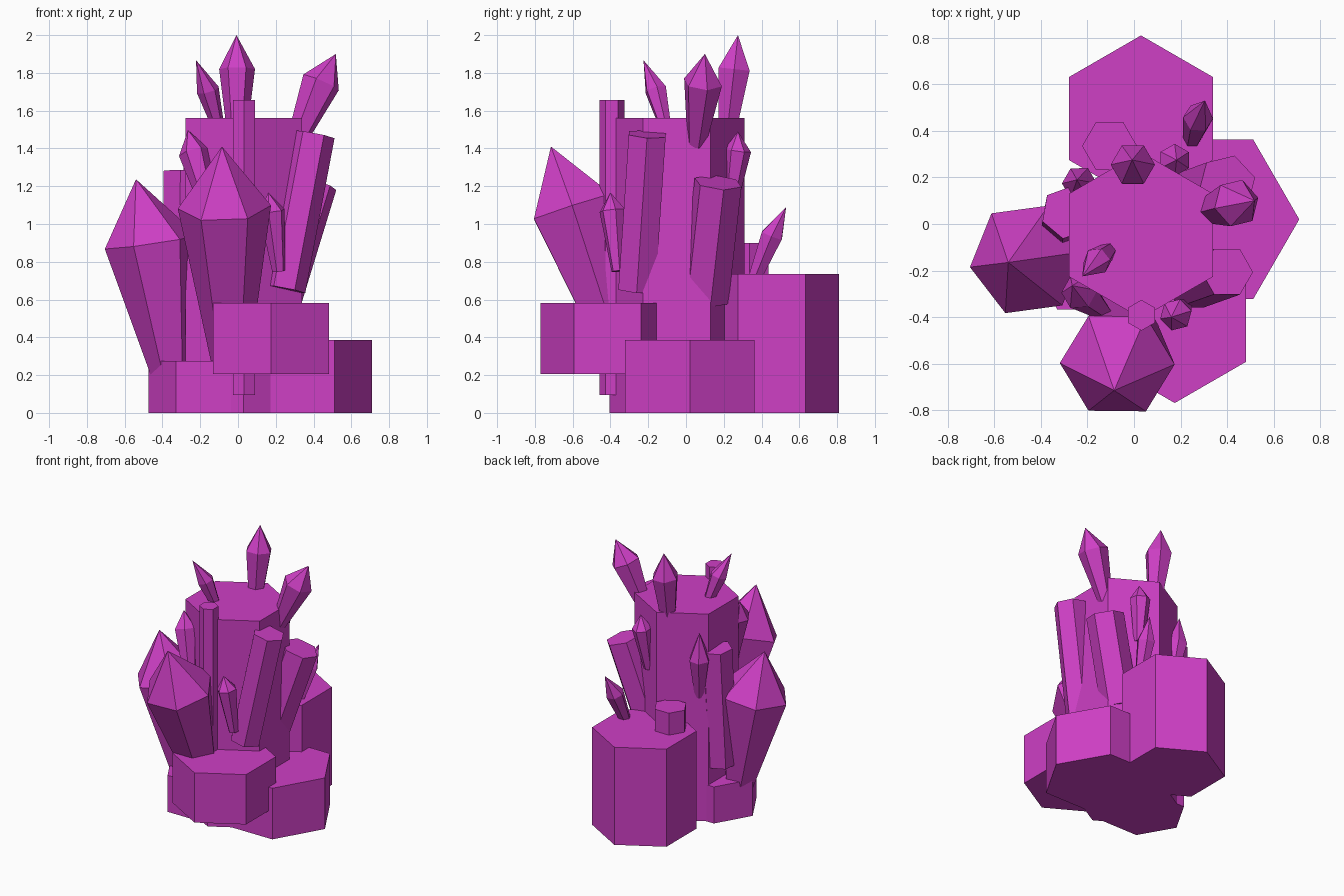
import bpy, bmesh, math
from mathutils import Vector

mat = bpy.data.materials.new("purple_crystal")
mat.diffuse_color = (0.62, 0.05, 0.56, 1)


def hex_solid(name, rings, tip=None, rot=0):
    """Loft six-sided rings [(centre, radius), ...] along their axis; optional pointed tip."""
    axis = (Vector(rings[-1][0]) - Vector(rings[0][0])).normalized()
    u = (Vector((1, 0, 0)) - axis * axis.x).normalized()
    v = axis.cross(u)
    bm = bmesh.new()
    loops = []
    for c, r in rings:
        loop = []
        for i in range(6):
            a = math.radians(rot + 60 * i)
            loop.append(bm.verts.new(Vector(c) + (u * math.cos(a) + v * math.sin(a)) * r))
        loops.append(loop)
    bm.faces.new(loops[0][::-1])
    for lo, hi in zip(loops, loops[1:]):
        for i in range(6):
            j = (i + 1) % 6
            bm.faces.new((lo[i], lo[j], hi[j], hi[i]))
    if tip:
        t = bm.verts.new(tip)
        for i in range(6):
            bm.faces.new((loops[-1][i], loops[-1][(i + 1) % 6], t))
    else:
        bm.faces.new(loops[-1])
    bmesh.ops.recalc_face_normals(bm, faces=bm.faces)
    me = bpy.data.meshes.new(name)
    bm.to_mesh(me)
    bm.free()
    me.materials.append(mat)
    bpy.context.collection.objects.link(bpy.data.objects.new(name, me))


# Upright hexagonal columns: x, y, radius, bottom, top, rotation
for name, x, y, r, z0, z1, rot in [
    ("main_column", 0.03, -0.048, 0.357, 0, 1.56, 30),
    ("back_block", 0.03, 0.453, 0.357, 0, 0.735, 30),
    ("right_block", 0.314, 0.02, 0.396, 0, 0.385, 0),
    ("front_block", 0.175, -0.415, 0.354, 0.207, 0.582, 30),
    ("left_block", -0.183, -0.115, 0.292, 0, 0.275, 0),
    ("thin_front_column", 0.032, -0.392, 0.066, 0.095, 1.657, 30),
    ("small_back_column", -0.105, 0.335, 0.118, 0.1, 0.9, 0),
]:
    hex_solid(name, [((x, y, z0), r), ((x, y, z1), r)], rot=rot)

# Leaning flat-topped prisms: bottom centre, top centre, radius, rotation
for name, b, t, r, rot in [
    ("front_right_prism", (0.245, -0.26, 0.655), (0.40, -0.205, 1.475), 0.113, 0),
    ("right_prism", (0.21, 0.10, 0.6), (0.40, 0.17, 1.22), 0.13, 15),
    ("left_prism", (-0.295, 0.0, 0.4), (-0.285, 0.05, 1.28), 0.115, 20),
]:
    hex_solid(name, [(b, r), (t, r)], rot=rot)

# Pointed crystals: base centre, base radius, shoulder centre, shoulder radius, tip, rotation
for name, b, br, s, sr, t, rot in [
    ("large_front_crystal", (-0.04, -0.33, 0.26), 0.10, (-0.072, -0.60, 1.09), 0.247, (-0.085, -0.715, 1.41), 0),
    ("large_left_crystal", (-0.355, -0.12, 0.19), 0.10, (-0.46, -0.152, 0.905), 0.25, (-0.54, -0.165, 1.237), 8),
    ("top_back_crystal", (-0.005, 0.21, 1.42), 0.045, (-0.005, 0.255, 1.82), 0.095, (-0.008, 0.275, 2.0), 0),
    ("top_right_crystal", (0.30, 0.055, 1.42), 0.05, (0.44, 0.09, 1.75), 0.105, (0.518, 0.10, 1.9), 15),
    ("top_left_crystal", (-0.095, -0.10, 1.48), 0.028, (-0.16, -0.16, 1.71), 0.06, (-0.222, -0.225, 1.867), 10),
    ("left_back_crystal", (-0.21, 0.14, 0.93), 0.035, (-0.235, 0.175, 1.23), 0.075, (-0.245, 0.19, 1.43), 0),
    ("back_crystal", (0.15, 0.23, 1.08), 0.035, (0.175, 0.275, 1.39), 0.07, (0.183, 0.275, 1.49), 30),
    ("back_right_crystal", (0.245, 0.35, 0.68), 0.035, (0.275, 0.455, 0.94), 0.065, (0.305, 0.53, 1.09), 0),
    ("small_front_crystal", (0.215, -0.36, 0.75), 0.035, (0.18, -0.39, 1.07), 0.07, (0.16, -0.40, 1.167), 15),
    ("left_front_crystal", (-0.13, -0.38, 1.0), 0.035, (-0.235, -0.29, 1.38), 0.08, (-0.265, -0.265, 1.497), 0),
]:
    hex_solid(name, [(b, br), (s, sr)], tip=t, rot=rot)
